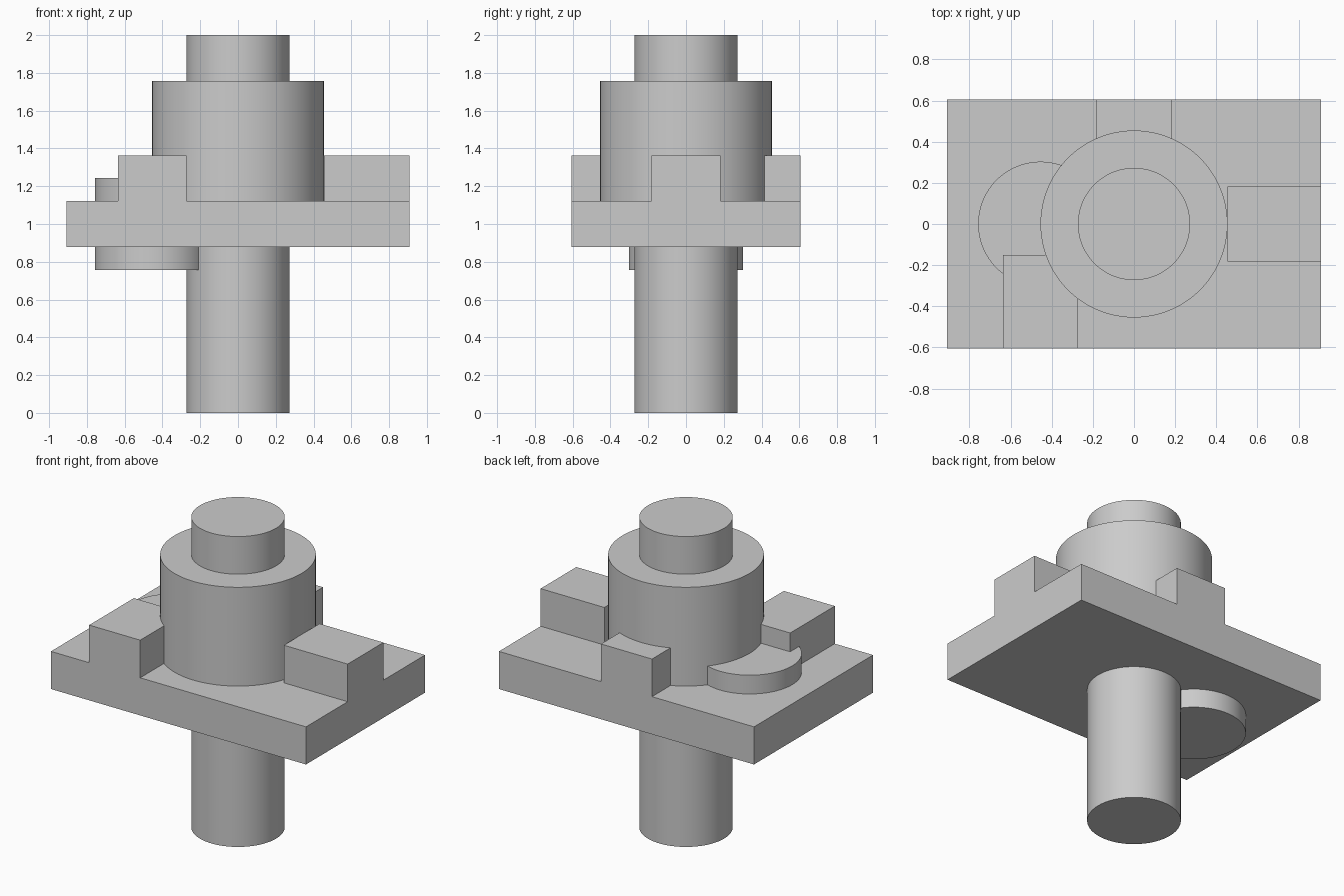
import bpy
import math

cube = bpy.data.objects.get("Cube")
if cube:
    bpy.data.objects.remove(cube, do_unlink=True)

grey = bpy.data.materials.new("plain grey")
grey.use_nodes = True
colour = (0.6, 0.6, 0.6, 1.0)
grey.diffuse_color = colour
grey.node_tree.nodes["Principled BSDF"].inputs["Base Color"].default_value = colour

U = 2 / 66  # design module: the shaft is 66 modules tall


def finish(name):
    obj = bpy.context.object
    obj.name = name
    obj.data.materials.append(grey)
    return obj


def box(name, x0, x1, y0, y1, z0, z1):
    """Box between two corners, given in modules."""
    centre = [(a + b) / 2 * U for a, b in ((x0, x1), (y0, y1), (z0, z1))]
    bpy.ops.mesh.primitive_cube_add(size=1, location=centre)
    bpy.context.object.scale = ((x1 - x0) * U, (y1 - y0) * U, (z1 - z0) * U)
    bpy.ops.object.transform_apply(location=False, rotation=False, scale=True)
    return finish(name)


def cylinder(name, radius, z0, z1, x=0):
    """Upright round part, given in modules."""
    bpy.ops.mesh.primitive_cylinder_add(
        vertices=96, radius=radius * U, depth=(z1 - z0) * U,
        location=(x * U, 0, (z0 + z1) / 2 * U))
    bpy.ops.object.shade_smooth_by_angle(angle=math.radians(30))
    return finish(name)


PLATE_BOTTOM, PLATE_TOP, BLOCK_TOP = 29, 37, 45

# Central round parts
cylinder("shaft", 9, 0, 66)
cylinder("hub", 15, PLATE_TOP, 58)

# Flange plate and the offset disc passing through it
box("plate", -30, 30, -20, 20, PLATE_BOTTOM, PLATE_TOP)
cylinder("offset_disc", 10, 25, 41, x=-15)

# Raised blocks, flush with the plate edges
box("front_block", -21, -9, -20, -5, PLATE_TOP, BLOCK_TOP)
box("back_block", -6, 6, 10, 20, PLATE_TOP, BLOCK_TOP)
box("left_block", 15, 30, -6, 6, PLATE_TOP, BLOCK_TOP)
